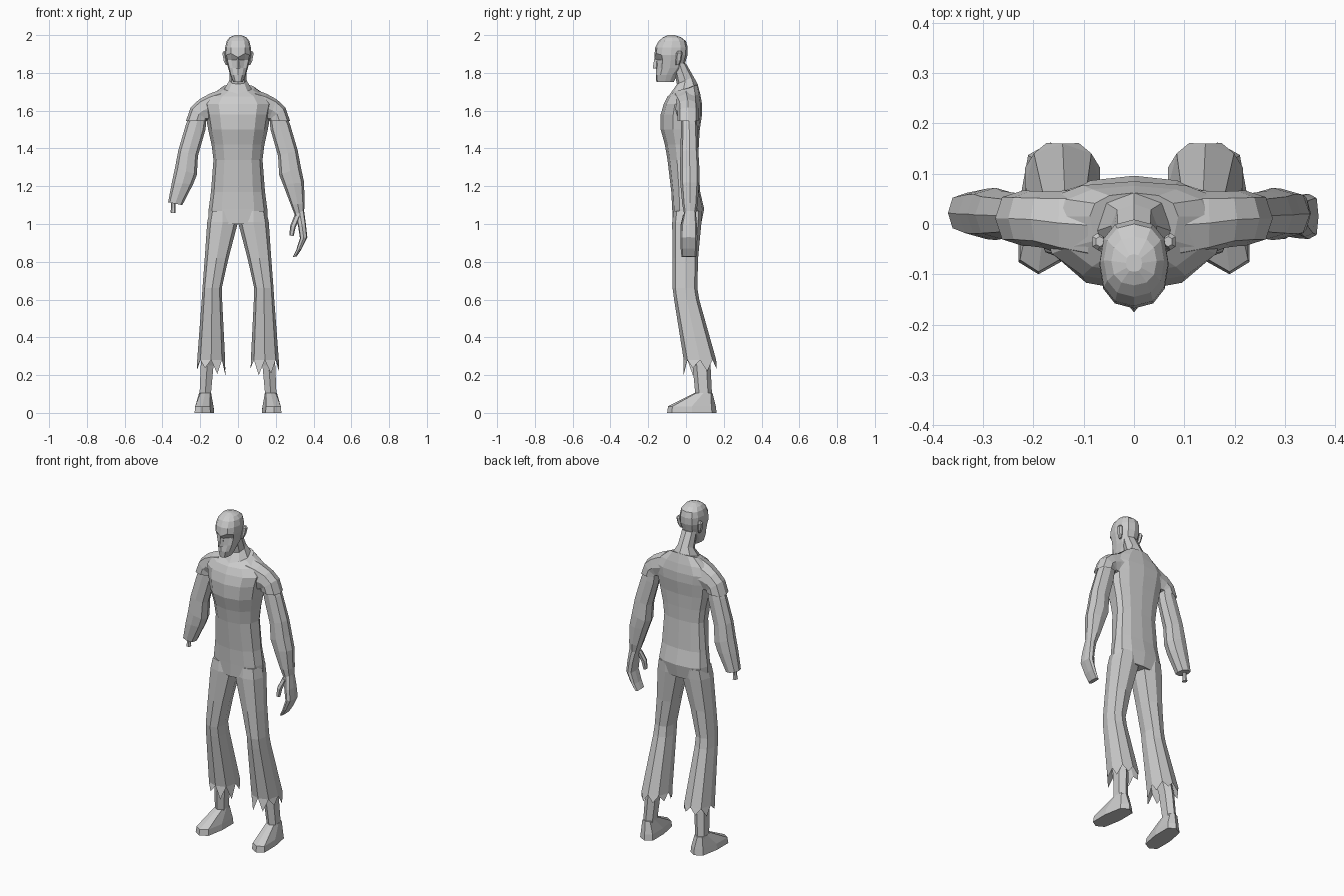
import bpy, bmesh, math, random
from mathutils import Vector

random.seed(4)


def spow(v, p):
    return math.copysign(abs(v) ** p, v)


def ring(z, x0, x1, yf, yb, n=8, p=0.75, tilt=0.0, ym=None, shear=0.0):
    """Horizontal cross-section; tilt raises the back, shear slides the front outward."""
    cx, hx = (x0 + x1) / 2, (x1 - x0) / 2
    ym = (yf + yb) / 2 if ym is None else ym
    pts = []
    for i in range(n):
        a = 2 * math.pi * i / n - math.pi / 2
        c, s = math.cos(a), math.sin(a)
        s = spow(s, p) if abs(s) > 1e-6 else 0
        c = spow(c, p) if abs(c) > 1e-6 else 0
        y = ym + s * ((yb - ym) if s > 0 else (ym - yf))
        pts.append(Vector((cx + c * hx - s * shear, y, z + s * tilt)))
    return pts


def band(xo, zo, xi, zi, yf, yb, n=8, p=0.8):
    """Limb cross-section spanning an outer and an inner point (x, z)."""
    o, i_ = Vector((xo, 0, zo)), Vector((xi, 0, zi))
    pts = []
    for k in range(n):
        a = 2 * math.pi * k / n
        c, s = math.cos(a), math.sin(a)
        c = spow(c, p) if abs(c) > 1e-6 else 0
        s = spow(s, p) if abs(s) > 1e-6 else 0
        v = (o + i_) / 2 + (o - i_) / 2 * c
        v.y = (yf + yb) / 2 + (yb - yf) / 2 * s
        pts.append(v)
    return pts


def loft(name, rings, side=1, cap0=True, cap1=True, rags=None):
    bm = bmesh.new()
    vs = [[bm.verts.new((v.x * side, v.y, v.z)) for v in r] for r in rings]
    n = len(vs[0])
    for a, b in zip(vs, vs[1:]):
        for i in range(n):
            j = (i + 1) % n
            bm.faces.new((a[i], a[j], b[j], b[i]))
    if cap0:
        bm.faces.new(vs[0])
    if cap1:
        bm.faces.new(vs[-1])
    if rags:
        # torn triangles hanging from the last ring
        last = vs[-1]
        mid = sum((v.co for v in last), Vector()) / n
        for i in range(n):
            a, b = last[i], last[(i + 1) % n]
            tip = (a.co + b.co) / 2
            tip += (tip - mid) * 0.14
            tip.z -= random.uniform(*rags)
            bm.faces.new((a, b, bm.verts.new(tip)))
    bmesh.ops.recalc_face_normals(bm, faces=bm.faces)
    me = bpy.data.meshes.new(name)
    bm.to_mesh(me)
    bm.free()
    ob = bpy.data.objects.new(name, me)
    bpy.context.collection.objects.link(ob)
    return ob


# Torso: z, half width, front y, back y, tilt
torso = [(1.00, .155, -.07, .08, 0), (1.08, .155, -.073, .096, 0),
         (1.17, .143, -.078, .075, 0), (1.34, .130, -.098, .065, 0),
         (1.42, .140, -.112, .068, 0), (1.50, .158, -.134, .073, 0),
         (1.58, .172, -.134, .085, 0), (1.635, .185, -.118, .085, 0),
         (1.68, .150, -.098, .076, .005), (1.72, .088, -.072, .062, .02)]
loft("torso", [ring(z, -w, w, f, b, 12, .85, t, .015) for z, w, f, b, t in torso])

# Neck
loft("neck", [ring(1.71, -.075, .075, -.09, .062, 8, .9, .03),
              ring(1.76, -.046, .046, -.048, .04, 8, .9, .02),
              ring(1.85, -.044, .044, -.07, 0, 8, .9)])

# Head with sunken eye sockets
head = [(1.752, .026, -.157, -.065), (1.79, .042, -.160, -.045),
        (1.825, .052, -.160, -.012), (1.868, .063, -.160, .000),
        (1.895, .069, -.168, .008), (1.935, .068, -.163, .009),
        (1.968, .060, -.145, .000), (1.988, .045, -.122, -.025),
        (2.0, .016, -.095, -.06)]
hr = [ring(z, -w, w, f, b, 12, .85) for z, w, f, b in head]
for i in (1, 11):
    hr[3][i].y += .022
    hr[2][i].y += .010
    hr[4][i].z += .008
hr[4][0].z -= .012
loft("head", hr)

# Nose
loft("nose", [ring(1.822, -.014, .014, -.176, -.14, 4, 1),
              ring(1.832, -.013, .013, -.175, -.14, 4, 1),
              ring(1.885, -.006, .006, -.166, -.14, 4, 1)])

for side, tag in ((-1, "right"), (1, "left")):
    # Ears
    loft(tag + "_ear", [ring(1.842, .055, .066, -.055, -.035, 6),
                        ring(1.865, .055, .077, -.055, -.025, 6),
                        ring(1.905, .06, .084, -.052, -.018, 6),
                        ring(1.915, .06, .076, -.045, -.025, 6)], side)

    # Shoulder sleeve, open at the bottom
    loft(tag + "_sleeve", [band(.09, 1.712, .10, 1.54, -.075, .070),
                           band(.15, 1.69, .14, 1.54, -.062, .066),
                           band(.205, 1.66, .160, 1.545, -.047, .065),
                           band(.250, 1.618, .163, 1.55, -.044, .066),
                           band(.276, 1.545, .163, 1.545, -.044, .067)],
         side, cap1=False)

    # Arm down to the wrist
    end = .012 if side < 0 else 0
    arm = [band(.235, 1.62, .165, 1.58, -.025, .055),
           band(.275, 1.53, .172, 1.50, -.026, .060),
           band(.316, 1.39, .212, 1.36, -.030, .066),
           band(.333, 1.30, .218, 1.26, -.032, .072),
           band(.350, 1.22, .238, 1.21, -.030, .070)]
    if side < 0:
        arm.append(band(.370, 1.115, .295, 1.10, -.018, .062))
    else:
        arm.append(band(.352, 1.11, .280, 1.10, -.020, .062))
        arm.append(band(.350, 1.06, .302, 1.045, -.010, .052))
    loft(tag + "_arm", arm, side)

    # Trouser leg with a ragged cuff
    loft(tag + "_trouser", [ring(1.07, .012, .150, -.066, .085),
                            ring(1.01, .000, .163, -.073, .082),
                            ring(.82, .050, .176, -.072, .064),
                            ring(.66, .086, .188, -.071, .060),
                            ring(.60, .084, .192, -.063, .070),
                            ring(.28, .068, .216, -.012, .160)],
         side, cap1=False, rags=(.03, .085))

    # Shin
    loft(tag + "_shin", [ring(.42, .110, .190, -.01, .10, 6, .9),
                         ring(.25, .125, .202, .035, .130, 6, .9),
                         ring(.09, .140, .208, .050, .138, 6, .9)], side)

    # Foot
    loft(tag + "_foot", [ring(.105, .142, .206, .045, .140, 8, .6),
                         ring(.035, .130, .226, -.095, .158, 8, .6, shear=.012),
                         ring(0, .126, .230, -.100, .162, 8, .6, shear=.012)], side)

# Left hand: flat palm tapering to fingertips
loft("hand", [band(.350, 1.07, .302, 1.055, -.010, .052, 8, .6),
              band(.360, .995, .318, .99, -.026, .058, 8, .6),
              band(.367, .930, .328, .925, -.030, .060, 8, .6),
              band(.338, .870, .308, .862, -.028, .058, 8, .6),
              band(.311, .828, .290, .825, -.024, .054, 8, .6)])
loft("thumb", [band(.330, 1.04, .300, 1.05, -.018, .015, 6),
               band(.306, .985, .276, .99, -.032, .000, 6),
               band(.294, .935, .272, .94, -.030, -.006, 6)])

# Bone sticking out of the right stump
loft("stump_bone", [band(.355, 1.14, .327, 1.14, .008, .036, 6, 1),
                    band(.354, 1.085, .332, 1.083, .010, .034, 6, 1),
                    band(.359, 1.06, .330, 1.057, .006, .038, 6, 1)], -1)
